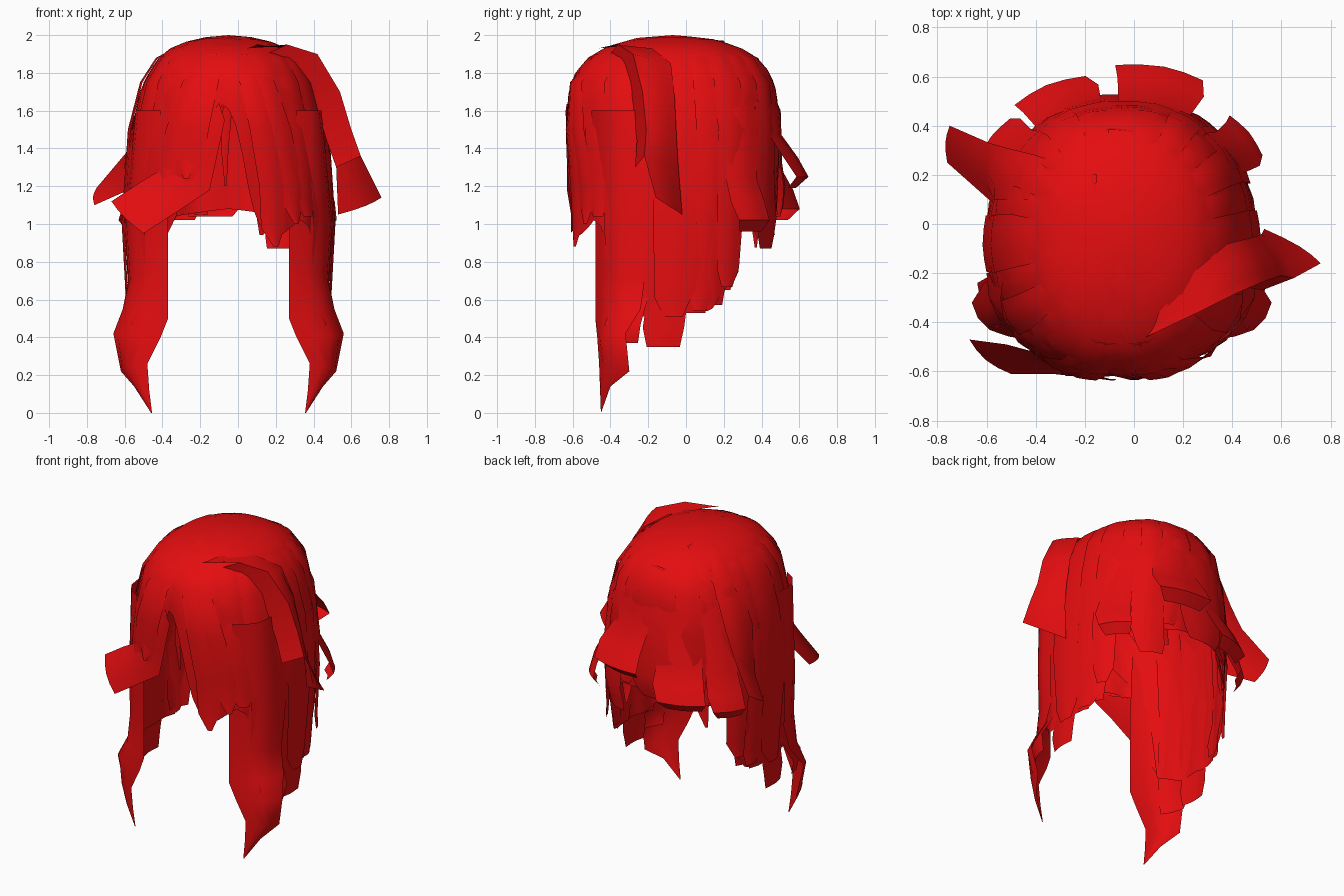
import bpy, bmesh, math, random
from mathutils import Vector

random.seed(4)
cube = bpy.data.objects.get("Cube")
if cube:
    bpy.data.objects.remove(cube)

red = bpy.data.materials.new("hair red")
red.use_nodes = True
RED = (0.78, 0.004, 0.005, 1)
red.diffuse_color = RED
red.node_tree.nodes["Principled BSDF"].inputs["Base Color"].default_value = RED

CENTRE = Vector((-0.05, -0.07, 0))
HALF = 0.56

# Head half width and half depth by height
WIDE = [(0, .9), (.5, .92), (.8, .96), (1.1, .98), (1.35, .96), (1.55, .9), (1.7, .84),
        (1.8, .76), (1.88, .66), (1.94, .53), (1.985, .3), (2, 0)]
DEEP = [(0, .9), (.5, .93), (.8, .96), (1.1, .98), (1.35, 1), (1.55, 1), (1.7, .98),
        (1.8, .92), (1.88, .8), (1.94, .62), (1.985, .34), (2, 0)]
# Hem height by angle (0 is front, + is toward +x)
HEM = [(-180, 1.08), (-150, 1.04), (-127, 1), (-121, .68), (-110, .54), (-75, .53), (-57, .6),
       (-50, 1.1), (-38, 1.2), (-13, 1.22), (-10, 1.42), (-2, 1.66), (4, 1.5), (9, 1.2),
       (13, 1.03), (22, .92), (30, .95), (42, 1.02), (50, .98), (57, .6), (75, .53),
       (110, .54), (121, .68), (127, 1), (150, 1.04), (180, 1.08)]


def lookup(table, x):
    for (a, u), (b, v) in zip(table, table[1:]):
        if x <= b:
            return u + (v - u) * (x - a) / (b - a)
    return table[-1][1]


def on_head(angle, z, flare=0.0):
    a = math.radians(angle)
    s, c = math.sin(a), math.cos(a)
    rx = HALF * (lookup(WIDE, z) + flare)
    ry = HALF * (lookup(DEEP, z) + flare)
    return CENTRE + Vector((rx * math.copysign(abs(s) ** .9, s),
                            -ry * math.copysign(abs(c) ** .9, c), z))


def sheet(name, rows, merge=False):
    """Smooth open surface through rows of points."""
    bm = bmesh.new()
    grid = [[bm.verts.new(p) for p in row] for row in rows]
    for r, s in zip(grid, grid[1:]):
        for i in range(len(r) - 1):
            bm.faces.new((r[i], s[i], s[i + 1], r[i + 1]))
    if merge:
        bmesh.ops.remove_doubles(bm, verts=bm.verts, dist=0.0005)
    bmesh.ops.recalc_face_normals(bm, faces=bm.faces)
    mesh = bpy.data.meshes.new(name)
    bm.to_mesh(mesh)
    bm.free()
    mesh.materials.append(red)
    obj = bpy.data.objects.new(name, mesh)
    bpy.context.collection.objects.link(obj)
    bpy.ops.object.select_all(action='DESELECT')
    obj.select_set(True)
    bpy.context.view_layer.objects.active = obj
    bpy.ops.object.shade_smooth_by_angle(angle=math.radians(50))


def ribbon(name, edges, bulge=0.08, cols=4):
    """Lock between two edge lines, bowed away from the head by a share of its width."""
    rows = []
    for p, q in edges:
        p, q = Vector(p), Vector(q)
        out = (p + q) / 2 - CENTRE
        out.z = 0
        out = out.normalized() * bulge * (p - q).length
        rows.append([p.lerp(q, i / cols) + out * math.sin(math.pi * i / cols)
                     for i in range(cols + 1)])
    sheet(name, rows)


def lock(name, path):
    """Lock on the head; each step is angle, height, half width, flare."""
    sheet(name, [[on_head(a + w * k / 2, z, f + .012 * (1 - abs(k) / 2))
                  for k in (-2, -1, 0, 1, 2)] for a, z, w, f in path])


# Main cap, with the hem rising at the front parting
cap = []
for i in range(19):
    t = (i / 18) ** 1.7
    cap.append([on_head(a, 2 - t * (2 - lookup(HEM, a)), .012 * math.sin(a * .3) * t)
                for a in range(-180, 181, 3)])
sheet("hair_cap", cap, merge=True)

# Overlapping strands around the cap, rooted at staggered heights
for n, a in enumerate(range(-165, 180, 15)):
    if abs(a) < 40:
        continue
    low = lookup(HEM, a) + random.uniform(-.03, .04)
    lift = .005 + .02 * (n % 2)
    w = random.uniform(8, 11)
    lock("strand_%d" % n, [(a, random.uniform(1.93, 1.97), w * .6, -.03), (a, 1.88, w, lift * .6),
                           (a, 1.75, w, lift), (a + 1, 1.5, w, lift),
                           (a + 1, (1.5 + low) / 2, w, lift), (a, low + .1, w * .85, lift),
                           (a + random.uniform(-3, 3), low, w * .4, lift + .02)])

# Fringe strands fanning from the parting
for n, (a, low) in enumerate([(23, .88), (36, 1), (-22, 1.24), (-36, 1.2)]):
    lock("fringe_strand_%d" % n, [(a * .4, 1.9, 6, .0), (a * .6, 1.75, 8, .025),
                                  (a * .8, 1.5, 8, .025), (a, 1.2, 8, .01),
                                  (a, low + .1, 7, .01), (a + 1, low, 1.5, .04)])

# Strand seen within the parting
ribbon("parting_strand", [((-.08, -.56, 1.62), (-.03, -.56, 1.62)),
                          ((-.09, -.55, 1.4), (-.05, -.55, 1.4)),
                          ((-.07, -.53, 1.2), (-.06, -.53, 1.2))])

# Long front locks, inner edge and outer edge, mirrored about the head
LONG = [((.36, -.5, 1.6), (.48, -.2, 1.6)), ((.32, -.48, 1), (.55, -.2, 1)),
        ((.32, -.48, .75), (.53, -.22, .7)), ((.32, -.48, .5), (.56, -.24, .55)),
        ((.36, -.47, .4), (.61, -.32, .42)), ((.43, -.46, .26), (.57, -.3, .22)),
        ((.42, -.455, .12), (.5, -.4, .14)), ((.405, -.45, 0), (.41, -.45, 0))]
for side, name in ((1, "left"), (-1, "right")):
    ribbon("long_lock_" + name,
           [[(CENTRE.x + side * x, y, z) for x, y, z in row] for row in LONG], .22)
    # Shorter layers behind the long locks
    for n, (a, low, flare) in enumerate([(68, .37, .16), (87, .35, .03), (101, .53, .0),
                                        (112, .57, -.02)]):
        lock("side_layer_%s_%d" % (name, n),
             [(side * a, 1.5, 9, 0), (side * a, 1, 10, .0), (side * a, low + .25, 10, .0),
              (side * (a - 2), low + .1, 10, flare), (side * (a - 2), low, 8, flare * .8)])

# Lock swept over the crown to the left, with its front edge folded down to the head
SWEPT = [((.05, -.46, 1.93), (.1, -.36, 1.95)), ((.26, -.36, 1.95), (.26, -.18, 1.93)),
         ((.42, -.28, 1.9), (.38, -.08, 1.85)), ((.54, -.23, 1.7), (.46, -.06, 1.67)),
         ((.6, -.21, 1.5), (.5, -.05, 1.46)), ((.65, -.22, 1.36), (.52, -.04, 1.3)),
         ((.76, -.16, 1.14), (.53, -.02, 1.05))]
ribbon("left_swept_lock", SWEPT, .1)
ribbon("left_swept_fold", [((x, y, z), (x - .13, y - .05, z - .06))
                           for (x, y, z), q in SWEPT[1:-1]], 0)

# Lock flicking out on the right
ribbon("right_swept_lock", [((-.15, .07, 1.98), (-.15, .2, 1.97)),
                            ((-.44, .1, 1.84), (-.4, .28, 1.81)),
                            ((-.57, .1, 1.52), (-.52, .31, 1.52)),
                            ((-.58, .09, 1.18), (-.59, .33, 1.38)),
                            ((-.76, .25, 1.1), (-.75, .4, 1.19))])

# Fringe lock blown across to the right
ribbon("blown_fringe_lock", [((-.1, -.63, 1.64), (-.07, -.63, 1.55)),
                             ((-.27, -.58, 1.42), (-.12, -.63, 1.32)),
                             ((-.37, -.53, 1.31), (-.15, -.63, 1.18)),
                             ((-.52, -.49, 1.22), (-.33, -.61, 1.06)),
                             ((-.67, -.47, 1.12), (-.5, -.61, .95))])

# Back locks with flicked ends
for n, (a, low, flare) in enumerate([(166, 1.25, .29), (-158, 1.08, .24), (128, 1.02, .19),
                                     (-130, 1.02, .19), (150, .93, .03), (-174, 1.1, .06)]):
    w = 15 if abs(a) > 155 else 11
    lock("back_flip_%d" % n, [(a, 1.88, w * .7, .0), (a, 1.6, w, .02), (a, low + .22, w, .03),
                              (a, low + .1, w, .04 + flare * .5), (a + 2, low, w * .9, flare),
                              (a + 3, low - .06, w * .7, flare * .6)])

# Loose tips under the back hem
for n, a in enumerate((-145, -120, 122, 140, 160)):
    lock("loose_tip_%d" % n, [(a, 1.3, 8, -.03), (a, 1.05, 6, -.04),
                              (a + 4, random.uniform(.86, .95), 1, .02)])
